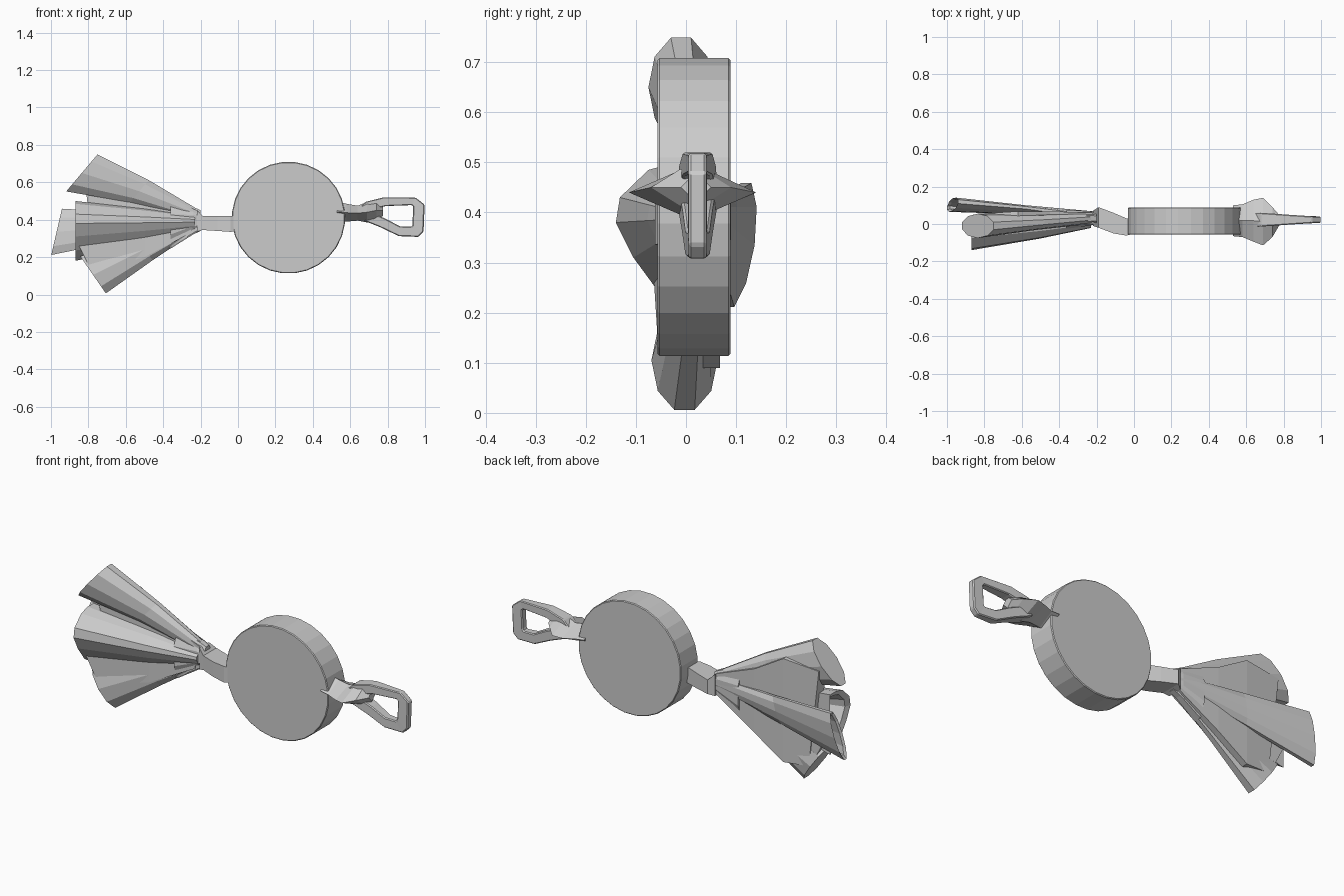
import bpy, bmesh
from math import cos, sin, pi
from mathutils import Vector as V

if "Cube" in bpy.data.objects:
    bpy.data.objects.remove(bpy.data.objects["Cube"])


def finish(name, bm, bevel=0):
    bmesh.ops.recalc_face_normals(bm, faces=bm.faces)
    me = bpy.data.meshes.new(name)
    bm.to_mesh(me)
    bm.free()
    ob = bpy.data.objects.new(name, me)
    bpy.context.collection.objects.link(ob)
    if bevel:
        m = ob.modifiers.new("bevel", 'BEVEL')
        m.width, m.segments, m.limit_method = bevel, 1, 'ANGLE'
    return ob


def skin(bm, rings, closed=False):
    """Bridge point rings with quads; cap the ends unless closed."""
    vr = [[bm.verts.new(p) for p in r] for r in rings]
    n = len(vr[0])
    pairs = list(zip(vr, vr[1:])) + ([(vr[-1], vr[0])] if closed else [])
    for a, b in pairs:
        for i in range(n):
            j = (i + 1) % n
            bm.faces.new((a[i], a[j], b[j], b[i]))
    if not closed:
        bm.faces.new(vr[0])
        bm.faces.new(vr[-1])


def ellipse(c, u, v, n, phase=0.0):
    c, u, v = V(c), V(u), V(v)
    return [c + u * cos(phase + 2 * pi * i / n) + v * sin(phase + 2 * pi * i / n)
            for i in range(n)]


def box_ring(x, y0, y1, z0, z1):
    return [(x, y0, z0), (x, y1, z0), (x, y1, z1), (x, y0, z1)]


def diamond(x, y0, y1, z0, z1):
    ym, zm = (y0 + y1) / 2, (z0 + z1) / 2
    return [(x, y0, zm), (x, ym, z0), (x, y1, zm), (x, ym, z1)]


# Flat round disc
bm = bmesh.new()
skin(bm, [ellipse((0.27, y, 0.411), (0.303, 0, 0), (0, 0, 0.299), 28, pi / 28)
          for y in (-0.057, 0.089)])
finish("disc", bm, 0.004)

# Flared connector between disc and loop
bm = bmesh.new()
skin(bm, [diamond(0.53, -0.065, 0.10, 0.385, 0.50),
          diamond(0.58, -0.07, 0.105, 0.39, 0.485),
          diamond(0.64, -0.095, 0.13, 0.395, 0.475),
          diamond(0.69, -0.114, 0.14, 0.385, 0.495),
          diamond(0.74, -0.07, 0.09, 0.40, 0.50),
          diamond(0.775, -0.01, 0.05, 0.42, 0.48)])
finish("connector", bm)

# Angular loop at the right end
outer = [(0.64, 0.455), (0.68, 0.495), (0.78, 0.52), (0.95, 0.518), (0.998, 0.48),
         (0.992, 0.335), (0.965, 0.308), (0.86, 0.312), (0.76, 0.36), (0.66, 0.40)]
inner = [(0.73, 0.45), (0.745, 0.462), (0.79, 0.473), (0.93, 0.478), (0.937, 0.47),
         (0.932, 0.369), (0.925, 0.362), (0.865, 0.365), (0.79, 0.405), (0.73, 0.43)]


def plate(pts, s):
    # thickness tapers toward the tip
    return [(x, 0.023 + s * (0.018 + 0.07 * max(0, 0.95 - x)), z) for x, z in pts]


bm = bmesh.new()
skin(bm, [plate(outer, -1), plate(inner, -1), plate(inner, 1), plate(outer, 1)], True)
finish("end_loop", bm, 0.009)

# Twisted neck joining disc and tassel
bm = bmesh.new()
skin(bm, [box_ring(0.0, -0.05, 0.02, 0.34, 0.415),
          box_ring(-0.04, -0.062, 0.03, 0.335, 0.42),
          box_ring(-0.11, -0.05, 0.06, 0.34, 0.42),
          box_ring(-0.19, -0.02, 0.09, 0.345, 0.42),
          box_ring(-0.22, -0.01, 0.07, 0.335, 0.45)])
finish("neck", bm)

# Collar gathering the folds
bm = bmesh.new()
skin(bm, [ellipse((-0.20, 0.03, 0.395), (0, 0.034, 0), (0, 0, 0.06), 8, pi / 8),
          ellipse((-0.24, 0.03, 0.395), (0, 0.042, 0), (0, 0, 0.08), 8, pi / 8),
          ellipse((-0.36, 0.025, 0.375), (0, 0.055, 0), (0, 0, 0.14), 8, pi / 8)])
finish("tassel_collar", bm)


def fold(name, start, end, u, v, bulge, recess):
    """Rolled cone of cloth: narrow throat, open elliptical mouth."""
    a, b, u, v = V(start), V(end), V(u), V(v)
    mid = a.lerp(b, 0.5) + V(bulge)
    n = 10
    rings = [ellipse(a, (0, 0.028, 0), (0, 0, 0.03), n),
             ellipse(mid, u * 0.65, v * 0.6, n),
             ellipse(b, u, v, n)]
    if recess:
        rings += [ellipse(b + V((0.01, 0, 0)), u * 0.72, v * 0.85, n),
                  ellipse(b.lerp(a, recess), u * 0.45, v * 0.6, n)]
    bm = bmesh.new()
    skin(bm, rings)
    finish(name, bm)


# Three flaring folds of the tassel
fold("upper_fold", (-0.22, 0.03, 0.43), (-0.835, -0.01, 0.65),
     (0, 0.065, 0), (0.088, 0, 0.104), (0, 0, 0.012), 0)
fold("lower_fold", (-0.22, 0.03, 0.37), (-0.775, -0.003, 0.105),
     (0, 0.066, 0), (-0.072, 0, 0.104), (0, 0, 0.005), 0)
fold("back_fold", (-0.22, 0.04, 0.395), (-0.97, 0.103, 0.335),
     (0, 0.034, 0), (0.03, 0.018, 0.13), (0, 0.005, 0), 0.3)

# Front fold: one ridged sheet of cloth, hollow at its mouth
profile = [(0.03, 0.18), (-0.05, 0.235), (-0.105, 0.31), (-0.14, 0.38),
           (-0.132, 0.43), (-0.075, 0.485), (-0.02, 0.50), (0.03, 0.50)]


def sheet(x, k, inset=1.0):
    return [(x, 0.025 + (y - 0.025) * k * inset, 0.39 + (z - 0.39) * k * inset)
            for y, z in profile]


bm = bmesh.new()
skin(bm, [sheet(-0.23, 0.28), sheet(-0.5, 0.62), sheet(-0.87, 1.0),
          sheet(-0.86, 0.8), sheet(-0.74, 0.55)])
finish("front_fold", bm)

# Flat web of cloth between the folds
bm = bmesh.new()
skin(bm, [box_ring(-0.22, 0.0, 0.06, 0.34, 0.45),
          box_ring(-0.45, 0.0, 0.068, 0.20, 0.54),
          box_ring(-0.62, -0.005, 0.068, 0.09, 0.64),
          [(-0.76, -0.01, 0.10), (-0.76, 0.055, 0.10), (-0.82, 0.055, 0.62), (-0.82, -0.01, 0.62)]])
finish("back_web", bm)
# Lower web joining the front and lower folds
bm = bmesh.new()
skin(bm, [box_ring(-0.25, -0.005, 0.05, 0.33, 0.40),
          box_ring(-0.50, -0.03, 0.05, 0.20, 0.36),
          [(-0.78, -0.055, 0.12), (-0.78, 0.05, 0.12), (-0.86, 0.05, 0.28), (-0.86, -0.065, 0.28)]])
finish("lower_web", bm)
